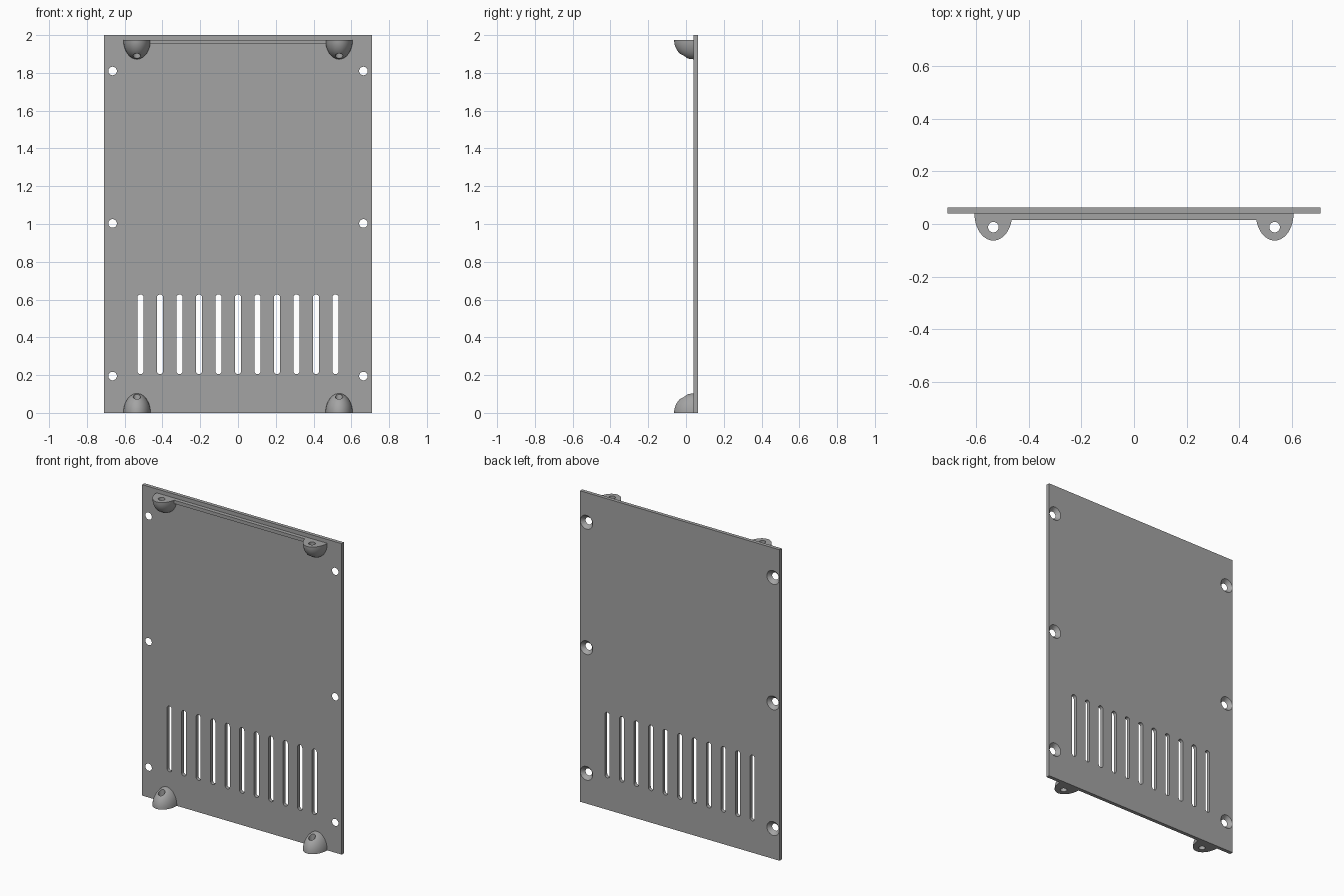
import bpy, bmesh, math
from mathutils import Matrix, Vector

cube = bpy.data.objects.get("Cube")
if cube:
    bpy.data.objects.remove(cube, do_unlink=True)

grey = bpy.data.materials.new("plain_grey")
grey.use_nodes = True
grey.diffuse_color = (0.37, 0.37, 0.37, 1)
grey.node_tree.nodes["Principled BSDF"].inputs["Base Color"].default_value = grey.diffuse_color

HALF_W, FRONT, BACK = 0.71, 0.04, 0.063      # panel half width, front and back y
LUG_X, LUG_R, LUG_DEPTH = 0.535, 0.072, 0.103


def make(name, bm):
    bmesh.ops.recalc_face_normals(bm, faces=bm.faces)
    mesh = bpy.data.meshes.new(name)
    bm.to_mesh(mesh)
    bm.free()
    mesh.materials.append(grey)
    ob = bpy.data.objects.new(name, mesh)
    bpy.context.collection.objects.link(ob)
    return ob


def box(name, lo, hi):
    lo, hi = Vector(lo), Vector(hi)
    bm = bmesh.new()
    bmesh.ops.create_cube(bm, size=1, matrix=Matrix.Translation((lo + hi) / 2)
                          @ Matrix.Diagonal((hi - lo).to_4d()))
    return make(name, bm)


def activate(ob):
    bpy.ops.object.select_all(action='DESELECT')
    bpy.context.view_layer.objects.active = ob
    ob.select_set(True)


def cut(ob, bm):
    """Subtract the cutter mesh from the object and discard the cutter."""
    cutter = make("cutter", bm)
    cutter.hide_render = True
    mod = ob.modifiers.new("holes", 'BOOLEAN')
    mod.operation, mod.solver, mod.object = 'DIFFERENCE', 'EXACT', cutter
    activate(ob)
    bpy.ops.object.modifier_apply(modifier=mod.name)
    bpy.data.objects.remove(cutter, do_unlink=True)


def smooth(ob):
    activate(ob)
    bpy.ops.object.shade_smooth_by_angle(angle=math.radians(30))


def add_slot(bm, x, z0, z1, r, steps=12):
    """Round-ended upright slot running through the panel."""
    outline = []
    for centre, start in ((z1 - r, 0), (z0 + r, math.pi)):
        for i in range(steps + 1):
            a = start + math.pi * i / steps
            outline.append((x + r * math.cos(a), 0, centre + r * math.sin(a)))
    face = bm.faces.new([bm.verts.new(p) for p in outline])
    new = bmesh.ops.extrude_face_region(bm, geom=[face])["geom"]
    bmesh.ops.translate(bm, vec=(0, 0.1, 0),
                        verts=[v for v in new if isinstance(v, bmesh.types.BMVert)])


# Panel with ventilation slots and screw holes countersunk from the back
panel = box("panel", (-HALF_W, FRONT, 0), (HALF_W, BACK, 2))
holes = bmesh.new()
for i in range(-5, 6):
    add_slot(holes, i * 0.1032, 0.205, 0.627, 0.0165)
for x in (-0.664, 0.664):
    for z in (0.195, 1.003, 1.81):
        place = Matrix.Translation((x, (FRONT + BACK) / 2, z)) @ Matrix.Rotation(math.pi / 2, 4, 'X')
        bmesh.ops.create_cone(holes, cap_ends=True, segments=32, radius1=0.049,
                              radius2=0.018, depth=BACK - FRONT + 0.01, matrix=place)
cut(panel, holes)
smooth(panel)

# Stiffening rib between the upper lugs
box("upper_rib", (-0.475, 0.015, 1.953), (0.475, FRONT, 1.975))


def lug(name, x, z, up):
    """Quarter dome against the panel with a vertical hole."""
    bm = bmesh.new()
    bmesh.ops.create_uvsphere(bm, u_segments=48, v_segments=24, radius=1)
    for normal in ((0, -1, 0), (0, 0, up)):
        bmesh.ops.bisect_plane(bm, geom=bm.verts[:] + bm.edges[:] + bm.faces[:], dist=1e-5,
                               plane_co=(0, 0, 0), plane_no=normal, clear_inner=True)
        bmesh.ops.holes_fill(bm, edges=[e for e in bm.edges if e.is_boundary], sides=0)
    bm.transform(Matrix.Translation((x, FRONT, z))
                 @ Matrix.Diagonal((LUG_R, LUG_DEPTH, LUG_DEPTH, 1)))
    ob = make(name, bm)
    hole = bmesh.new()
    bmesh.ops.create_cone(hole, cap_ends=True, segments=32, radius1=0.02, radius2=0.02,
                          depth=0.4, matrix=Matrix.Translation((x, -0.012, z)))
    cut(ob, hole)
    smooth(ob)


# Four mounting lugs
for side, sx in (("left", 1), ("right", -1)):
    lug("upper_lug_" + side, sx * LUG_X, 1.975, -1)
    lug("lower_lug_" + side, sx * LUG_X, 0, 1)
